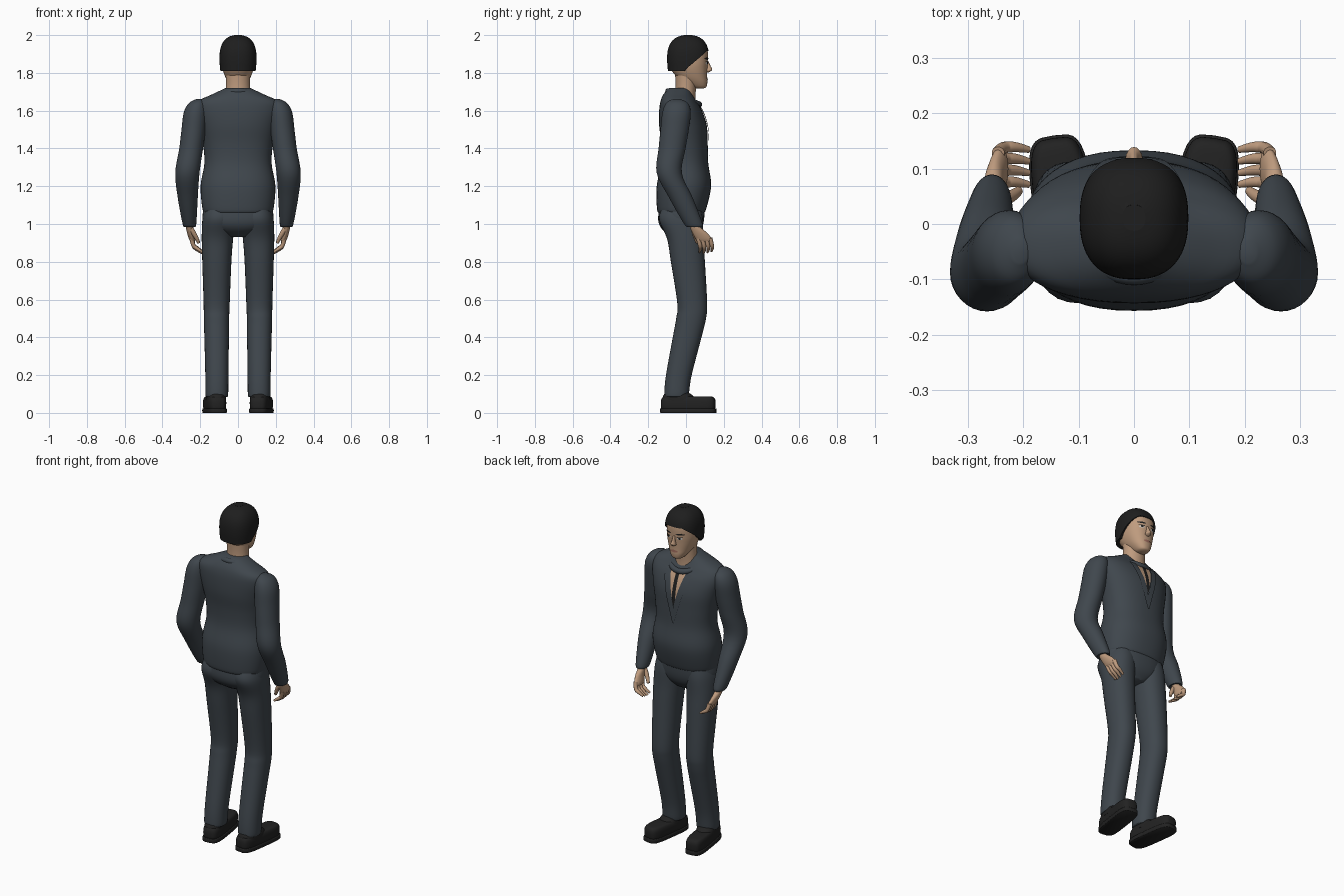
import bpy
import bmesh
import math
from mathutils import Matrix, Vector

if "Cube" in bpy.data.objects:
    bpy.data.objects.remove(bpy.data.objects["Cube"], do_unlink=True)


def material(name, *rgb):
    m = bpy.data.materials.new(name)
    m.use_nodes = True
    m.diffuse_color = (*rgb, 1)
    m.node_tree.nodes["Principled BSDF"].inputs["Base Color"].default_value = (*rgb, 1)
    return m


suit = material("slate suit", .05, .062, .074)
skin = material("skin", .52, .33, .21)
black = material("black hair", .013, .013, .013)
leather = material("shoe black", .016, .016, .016)
white = material("eye white", .6, .58, .55)
lip_red = material("lip", .34, .15, .11)


def finish(name, bm, mat, angle=50):
    bmesh.ops.recalc_face_normals(bm, faces=bm.faces)
    mesh = bpy.data.meshes.new(name)
    bm.to_mesh(mesh)
    bm.free()
    mesh.materials.append(mat)
    ob = bpy.data.objects.new(name, mesh)
    bpy.context.collection.objects.link(ob)
    bpy.ops.object.select_all(action="DESELECT")
    ob.select_set(True)
    bpy.context.view_layer.objects.active = ob
    bpy.ops.object.shade_smooth_by_angle(angle=math.radians(angle))
    return ob


def dense(rings, steps=5):
    """Catmull-Rom interpolation between key rings (z, x, half width, back y, front y)."""
    keys = [Vector(r) for r in rings]
    out = []
    for i in range(len(keys) - 1):
        a, b, c, d = (keys[min(max(i + k, 0), len(keys) - 1)] for k in (-1, 0, 1, 2))
        for s in range(steps):
            t = s / steps
            out.append(b + (c - a) * (t / 2) + (2 * a - 5 * b + 4 * c - d) * (t * t / 2)
                       + (3 * b - a - 3 * c + d) * (t ** 3 / 2))
    return out + [keys[-1]]


def outline(angle, power):
    c, s = math.cos(angle), math.sin(angle)
    return (math.copysign(abs(c) ** (2 / power), c), math.copysign(abs(s) ** (2 / power), s))


def grid(name, rows, mat, closed=True, caps=True):
    bm = bmesh.new()
    vs = [[bm.verts.new(p) for p in row] for row in rows]
    n = len(vs[0])
    for lo, hi in zip(vs, vs[1:]):
        for j in range(n if closed else n - 1):
            k = (j + 1) % n
            bm.faces.new((lo[j], lo[k], hi[k], hi[j]))
    if caps:
        bm.faces.new(vs[0])
        bm.faces.new(vs[-1])
    return finish(name, bm, mat)


def loft(name, rings, mat, side=1, power=2, n=32, steps=5):
    rows = []
    for z, x, rx, yb, yf in dense(rings, steps):
        ring = [outline(math.tau * j / n, power) for j in range(n)]
        rows.append([(side * (x + rx * u), (yb + yf) / 2 + (yf - yb) / 2 * v, z) for u, v in ring])
    return grid(name, rows, mat)


def patch(name, rings, power, z0, z1, left, right, mat, lift=.004, n=10):
    """Thin plate that follows the front of a lofted body."""
    table = dense(rings)
    rows = []
    for i in range(n + 1):
        t = i / n
        z = z0 + (z1 - z0) * t
        lo, hi = next((a, b) for a, b in zip(table, table[1:]) if a[0] <= z <= b[0])
        r = lo.lerp(hi, (z - lo[0]) / (hi[0] - lo[0]))
        row = []
        for j in range(n + 1):
            x = left(t) + (right(t) - left(t)) * j / n
            bulge = max(0, 1 - abs(x / r[2]) ** power) ** (1 / power)
            row.append((x, (r[3] + r[4]) / 2 + (r[4] - r[3]) / 2 * bulge + lift, z))
        rows.append(row)
    return grid(name, rows, mat, closed=False, caps=False)


def tube(name, points, radii, mat, side=1):
    """Tapered round limb through a few points, as for a finger."""
    curve = bpy.data.curves.new(name, "CURVE")
    curve.dimensions = "3D"
    curve.bevel_depth = 1
    curve.bevel_resolution = 3
    curve.use_fill_caps = True
    line = curve.splines.new("NURBS")
    line.points.add(len(points) - 1)
    line.use_endpoint_u = True
    line.order_u = 3
    for p, co, r in zip(line.points, points, radii):
        p.co = (side * co[0], co[1], co[2], 1)
        p.radius = r
    curve.materials.append(mat)
    ob = bpy.data.objects.new(name, curve)
    bpy.context.collection.objects.link(ob)


# Jacket body
TORSO = [(1.06, 0, .17, -.14, .09), (1.075, 0, .187, -.153, .105), (1.2, 0, .198, -.155, .133),
         (1.32, 0, .178, -.13, .118), (1.42, 0, .185, -.13, .115), (1.52, 0, .205, -.142, .11),
         (1.6, 0, .222, -.142, .085), (1.65, 0, .21, -.135, .055), (1.685, 0, .14, -.12, .035),
         (1.72, 0, .065, -.09, .02)]
loft("jacket_body", TORSO, suit, power=2.3, n=48)

# Collar roll, shirt opening, tie and lapels
bm = bmesh.new()
n, m = 40, 10
ring = []
for i in range(n):
    a = math.tau * i / n
    out = Vector((math.cos(a), math.sin(a), 0))
    hub = Vector((.088 * out.x, -.012 + .082 * out.y, 1.668 - .035 * out.y))
    ring.append([hub + .016 * (out * math.cos(b) + Vector((0, 0, math.sin(b))))
                 for b in (math.tau * j / m for j in range(m))])
bm.free()
grid("collar", ring + ring[:1], suit, caps=False)
patch("shirt_opening", TORSO, 2.3, 1.44, 1.63, lambda t: -.05 * t, lambda t: .05 * t, skin, .003)
patch("tie", TORSO, 2.3, 1.45, 1.63, lambda t: -.011, lambda t: .011, black, .006)
for s, word in ((1, "left"), (-1, "right")):
    patch(word + "_lapel", TORSO, 2.3, 1.34, 1.63, lambda t: s * max(0, .075 * t - .025),
          lambda t: s * (.004 + .085 * t), suit, .007)

# Trouser seat
loft("trouser_seat", [(.93, 0, .06, -.07, .05), (.97, 0, .15, -.125, .08), (1.02, 0, .187, -.147, .095),
                      (1.1, 0, .18, -.14, .1)], suit, power=2.3, n=40)

for s, word in ((1, "left"), (-1, "right")):
    # Sleeve
    loft(word + "_sleeve", [(.985, .256, .026, .01, .075), (1, .257, .036, -.01, .088),
                            (1.14, .266, .053, -.09, .035), (1.27, .268, .064, -.155, -.022),
                            (1.4, .248, .063, -.145, -.002), (1.5, .235, .064, -.135, .015),
                            (1.59, .225, .062, -.125, .025), (1.64, .215, .045, -.105, .01),
                            (1.662, .205, .015, -.07, -.03)], suit, s)
    # Hand: palm, fingers and thumb
    loft(word + "_palm", [(.9, .237, .008, .07, .13), (.915, .242, .015, .055, .14),
                          (.95, .252, .017, .035, .115), (.985, .256, .02, .02, .075),
                          (1.01, .256, .02, .015, .065)], skin, s, n=20)
    for i in range(4):
        y = .065 + .021 * i
        drop = .006 * abs(i - 1.2)
        tube(f"{word}_finger_{i + 1}", [(.245, y, .925), (.24, y + .01, .885), (.215, y + .012, .862 + drop),
             (.19, y + .006, .845 + drop)], (.012, .011, .01, .006), skin, s)
    tube(word + "_thumb", [(.25, .04, .975), (.225, .045, .94), (.208, .06, .9)],
         (.014, .013, .008), skin, s)
    # Trouser leg
    loft(word + "_trouser_leg", [(.085, .112, .055, -.108, .008), (.1, .112, .06, -.115, .015),
                                 (.2, .112, .061, -.106, .03), (.4, .113, .065, -.07, .082),
                                 (.5, .114, .067, -.052, .106), (.58, .113, .069, -.046, .112),
                                 (.8, .112, .077, -.08, .1), (.92, .109, .083, -.1, .092),
                                 (1.02, .102, .087, -.142, .09), (1.08, .095, .08, -.13, .08)],
         suit, s, 2.2)
    # Shoe, turned out at the toe
    turn = Matrix.Translation((s * .124, .013, 0)) @ Matrix.Rotation(-s * .14, 4, "Z")
    sole = loft(word + "_shoe_sole", [(0, 0, .053, -.148, .146), (.004, 0, .055, -.15, .148),
                (.02, 0, .055, -.15, .148), (.024, 0, .052, -.147, .145)], leather, s, 4, steps=2)
    upper = loft(word + "_shoe_upper", [(.02, 0, .048, -.143, .14), (.035, 0, .051, -.146, .143),
                 (.065, 0, .051, -.145, .143), (.083, 0, .044, -.135, .133),
                 (.088, 0, .03, -.11, .11)], leather, s, 4, steps=4)
    cuff = loft(word + "_shoe_ankle", [(.06, 0, .052, -.14, .05), (.09, 0, .05, -.135, .025),
                (.108, 0, .04, -.12, .0)], leather, s, 2.5, steps=4)
    for part in (sole, upper, cuff):
        part.data.transform(turn)

# Neck and head
loft("neck", [(1.62, 0, .075, -.07, .05), (1.68, 0, .066, -.058, .05), (1.74, 0, .063, -.055, .055),
              (1.82, 0, .066, -.06, .06)], skin)
HEAD = [(1.718, 0, .018, .055, .095), (1.726, 0, .034, .03, .108), (1.75, 0, .052, -.01, .113),
        (1.78, 0, .068, -.05, .112), (1.82, 0, .082, -.08, .113), (1.86, 0, .088, -.09, .115),
        (1.92, 0, .086, -.09, .114), (1.96, 0, .07, -.07, .09), (1.985, 0, .03, -.03, .04)]
loft("head", HEAD, skin, power=2.3, n=40)

# Hair cap with an arched hairline
rows, n, m = [], 96, 20
for i in range(m + 1):
    row = []
    for j in range(n):
        a = math.tau * j / n
        u, v = outline(a, 2.4)
        front = max(0, min(1, (math.sin(a) + .12) / 1.02))
        low = 1.81 + .105 * front ** .75
        z = low + (2 - low) * math.sin(i / m * math.pi / 2)
        r = max(.02, 1 - (max(0, z - 1.875) / .125) ** 2.5) ** (1 / 2.5)
        r *= 1 - .04 * max(0, 1.86 - z) / .05
        row.append((.098 * u * r, .011 + .111 * v * r, z))
    rows.append(row)
inner = [(x * .86, .011 + (y - .011) * .86, z) for x, y, z in rows[0]]
grid("hair", [inner] + rows, black)

# Face
loft("nose", [(1.803, 0, .006, .1, .122), (1.81, 0, .015, .1, .132), (1.818, 0, .014, .1, .139),
              (1.835, 0, .009, .1, .131), (1.862, 0, .007, .1, .118)], skin, n=16)


def lens(x, w, bow=0):
    """Left and right limits of an almond-shaped plate."""
    return (lambda t: x - w * math.sqrt(max(0, 1 - (2 * t - 1) ** 2)),
            lambda t: x + w * math.sqrt(max(0, 1 - (2 * t - 1) ** 2)))


patch("lips", HEAD, 2.3, 1.762, 1.778, *lens(0, .024), lip_red)
for s, word in ((1, "left"), (-1, "right")):
    patch(word + "_eye", HEAD, 2.3, 1.844, 1.858, *lens(s * .036, .015), white, .003)
    patch(word + "_iris", HEAD, 2.3, 1.845, 1.858, *lens(s * .036, .0065), black, .005)
    patch(word + "_eyelash", HEAD, 2.3, 1.856, 1.861, *lens(s * .037, .017), black, .005)
    patch(word + "_eyebrow", HEAD, 2.3, 1.871, 1.881, *lens(s * .038, .023), black, .004)
